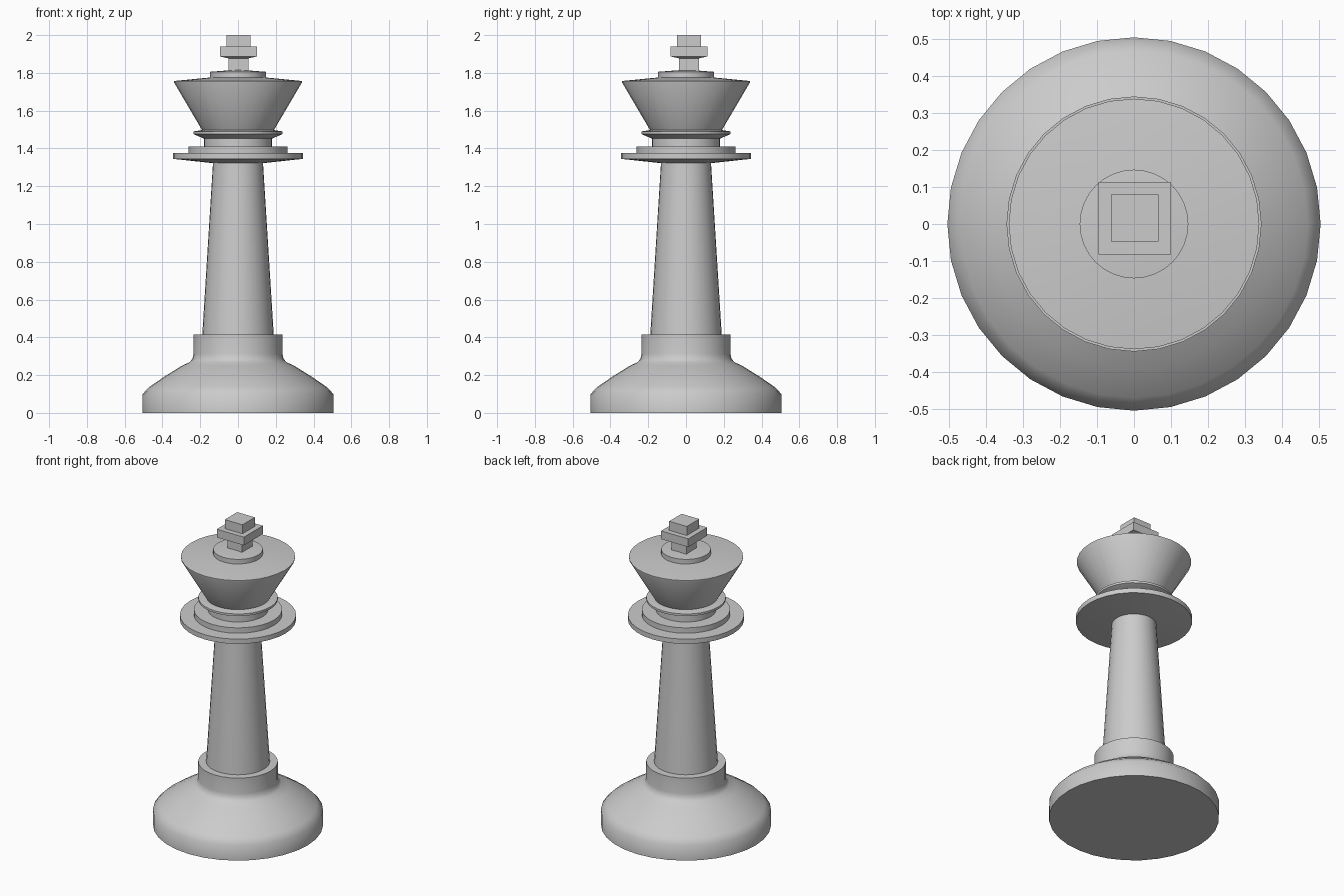
import bpy, bmesh, math
from mathutils import Matrix

cube = bpy.data.objects.get("Cube")
if cube:
    bpy.data.objects.remove(cube, do_unlink=True)

grey = bpy.data.materials.new("plain_grey")
grey.use_nodes = True
COLOUR = (0.6, 0.6, 0.6, 1)
grey.diffuse_color = COLOUR
grey.node_tree.nodes["Principled BSDF"].inputs["Base Color"].default_value = COLOUR

SIDES = 32
CROSS_Y = 0.016


def finish(name, bm, angle):
    bmesh.ops.remove_doubles(bm, verts=bm.verts, dist=1e-5)
    bmesh.ops.recalc_face_normals(bm, faces=bm.faces)
    mesh = bpy.data.meshes.new(name)
    bm.to_mesh(mesh)
    bm.free()
    mesh.materials.append(grey)
    obj = bpy.data.objects.new(name, mesh)
    bpy.context.collection.objects.link(obj)
    bpy.ops.object.select_all(action='DESELECT')
    obj.select_set(True)
    bpy.context.view_layer.objects.active = obj
    bpy.ops.object.shade_smooth_by_angle(angle=math.radians(angle))
    return obj


def lathe(name, profile, angle=35):
    """Turn a (radius, height) profile around the vertical axis."""
    bm = bmesh.new()
    verts = [bm.verts.new((r, 0, z)) for r, z in profile]
    edges = [bm.edges.new(pair) for pair in zip(verts, verts[1:])]
    bmesh.ops.spin(bm, geom=verts + edges, cent=(0, 0, 0), axis=(0, 0, 1),
                   angle=math.tau, steps=SIDES)
    return finish(name, bm, angle)


def block(name, half, z0, z1, half_bottom=None):
    """Square block, optionally narrower at its foot."""
    bm = bmesh.new()
    bmesh.ops.create_cone(bm, cap_ends=True, segments=4, depth=z1 - z0,
                          radius1=(half_bottom or half) * math.sqrt(2),
                          radius2=half * math.sqrt(2),
                          matrix=Matrix.Translation((0.002, CROSS_Y, (z0 + z1) / 2))
                          @ Matrix.Rotation(math.pi / 4, 4, 'Z'))
    return finish(name, bm, 10)


# Foot with flared shoulder and raised socket
lathe("base", [(0, 0), (0.505, 0), (0.505, 0.1), (0.47, 0.137), (0.39, 0.192),
               (0.295, 0.251), (0.257, 0.268), (0.241, 0.286), (0.236, 0.312),
               (0.236, 0.415), (0, 0.415)], 45)

# Tapered column
lathe("column", [(0, 0.4), (0.19, 0.4), (0.132, 1.33), (0, 1.33)])

# Collar discs and neck ring
lathe("collar_disc", [(0, 1.32), (0.132, 1.322), (0.345, 1.345),
                      (0.345, 1.376), (0, 1.376)])
lathe("upper_collar", [(0, 1.37), (0.262, 1.37), (0.262, 1.411), (0, 1.411)])
lathe("neck", [(0, 1.4), (0.18, 1.4), (0.18, 1.46), (0, 1.46)])
lathe("neck_ring", [(0, 1.452), (0.18, 1.452), (0.236, 1.476),
                    (0.236, 1.49), (0.185, 1.498), (0, 1.498)])

# Flared crown and its cap
lathe("crown", [(0, 1.49), (0.186, 1.49), (0.339, 1.75), (0.339, 1.757),
                (0.145, 1.776), (0, 1.776)])
lathe("crown_cap", [(0, 1.77), (0.147, 1.77), (0.147, 1.806), (0, 1.817)])

# Stepped square finial
block("finial_stem", 0.053, 1.8, 1.88)
block("finial_bar_underside", 0.098, 1.877, 1.887, 0.053)
block("finial_bar", 0.098, 1.887, 1.941)
block("finial_top", 0.064, 1.935, 2.0)
